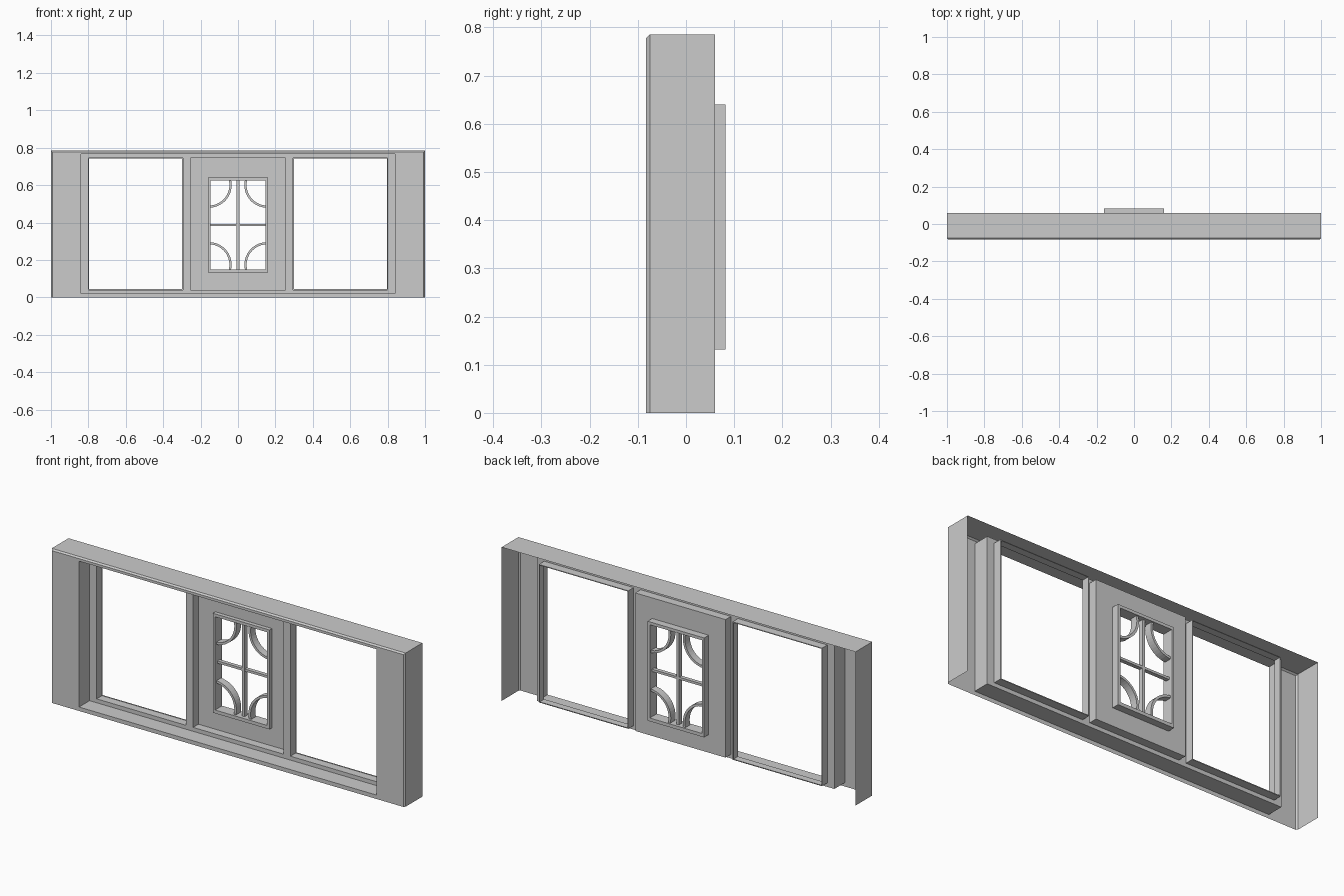
import bpy, bmesh, math

if "Cube" in bpy.data.objects:
    bpy.data.objects.remove(bpy.data.objects["Cube"])


def finish(name, bm):
    bmesh.ops.remove_doubles(bm, verts=bm.verts, dist=1e-5)
    me = bpy.data.meshes.new(name)
    bm.to_mesh(me)
    bm.free()
    ob = bpy.data.objects.new(name, me)
    bpy.context.collection.objects.link(ob)
    return ob


def rect(x0, x1, z0, z1, y):
    return [(x0, y, z0), (x1, y, z0), (x1, y, z1), (x0, y, z1)]


def loft(bm, loops, skip_bottom=0):
    """Bridge rectangles in order; the first skip_bottom bands stay open below."""
    rings = [[bm.verts.new(p) for p in lp] for lp in loops]
    for k, (a, b) in enumerate(zip(rings, rings[1:])):
        for i in range(4):
            if i == 0 and k < skip_bottom:
                continue
            j = (i + 1) % 4
            bm.faces.new((a[i], a[j], b[j], b[i]))


def box(name, x0, x1, y0, y1, z0, z1):
    bm = bmesh.new()
    f, b = rect(x0, x1, z0, z1, y0), rect(x0, x1, z0, z1, y1)
    loft(bm, [b, f])
    bm.faces.new([bm.verts.new(p) for p in f])
    bm.faces.new([bm.verts.new(p) for p in reversed(b)])
    return finish(name, bm)


FRONT, STEP, INNER, BACK = -0.083, 0.002, 0.045, 0.06
Z0, Z1 = 0.04, 0.745

# Outer shell: open at back and bottom, chamfered front edge, deep reveal
bm = bmesh.new()
loft(bm, [rect(-1, 1, 0, 0.785, BACK),
          rect(-1, 1, 0, 0.785, -0.075),
          rect(-0.993, 0.993, 0, 0.778, FRONT),
          rect(-0.84, 0.84, 0.02, 0.765, FRONT),
          rect(-0.84, 0.84, 0.02, 0.765, STEP)], skip_bottom=2)
finish("outer_shell", bm)

# Stepped sash face with three holes
xs = [-0.84, -0.80, -0.295, -0.255, 0.255, 0.295, 0.80, 0.84]
zs = [0.02, Z0, Z1, 0.765]
bm = bmesh.new()
for i in range(7):
    for k in range(3):
        if k == 1 and i in (1, 3, 5):
            continue
        bm.faces.new([bm.verts.new(p) for p in
                      rect(xs[i], xs[i + 1], zs[k], zs[k + 1], STEP)])
# Side window reveals with a narrow lip
for x0, x1 in ((-0.80, -0.295), (0.295, 0.80)):
    loft(bm, [rect(x0, x1, Z0, Z1, STEP),
              rect(x0, x1, Z0, Z1, INNER),
              rect(x0 + .004, x1 - .004, Z0 + .004, Z1 - .004, INNER)])
# Recessed centre panel
loft(bm, [rect(-0.255, 0.255, Z0, Z1, STEP),
          rect(-0.255, 0.255, Z0, Z1, INNER),
          rect(-0.155, 0.155, 0.137, 0.635, INNER)])
finish("sash_and_centre_panel", bm)

# Small window frame, a solid ring through the panel
bm = bmesh.new()
o, n = (-0.16, 0.16, 0.132, 0.64), (-0.147, 0.147, 0.149, 0.625)
loft(bm, [rect(*o, 0.025), rect(*n, 0.025), rect(*n, 0.082),
          rect(*o, 0.082), rect(*o, 0.025)])
finish("small_window_frame", bm)

# Glazing bars
box("vertical_bar", -0.007, 0.007, 0.043, 0.067, 0.145, 0.63)
box("horizontal_bar", -0.15, 0.15, 0.045, 0.065, 0.38, 0.392)

# Curved corner bars, mirrored to four corners
MID, SEG = 0.387, 14
for sx, hn in ((-1, "left"), (1, "right")):
    for sz, vn in ((-1, "lower"), (1, "upper")):
        bm = bmesh.new()
        loops = []
        for s in range(SEG + 1):
            a = math.radians(-88 + 102 * s / SEG)
            loops.append([(sx * (-0.155 + r * math.cos(a)), y,
                           MID + sz * (0.213 + r * math.sin(a)))
                          for r, y in ((0.109, 0.036), (0.121, 0.036),
                                       (0.121, 0.074), (0.109, 0.074))])
        loft(bm, loops)
        bm.faces.new([bm.verts.new(p) for p in loops[0]])
        bm.faces.new([bm.verts.new(p) for p in reversed(loops[-1])])
        bmesh.ops.remove_doubles(bm, verts=bm.verts, dist=1e-5)
        bmesh.ops.recalc_face_normals(bm, faces=bm.faces)
        finish(f"curved_bar_{vn}_{hn}", bm)
